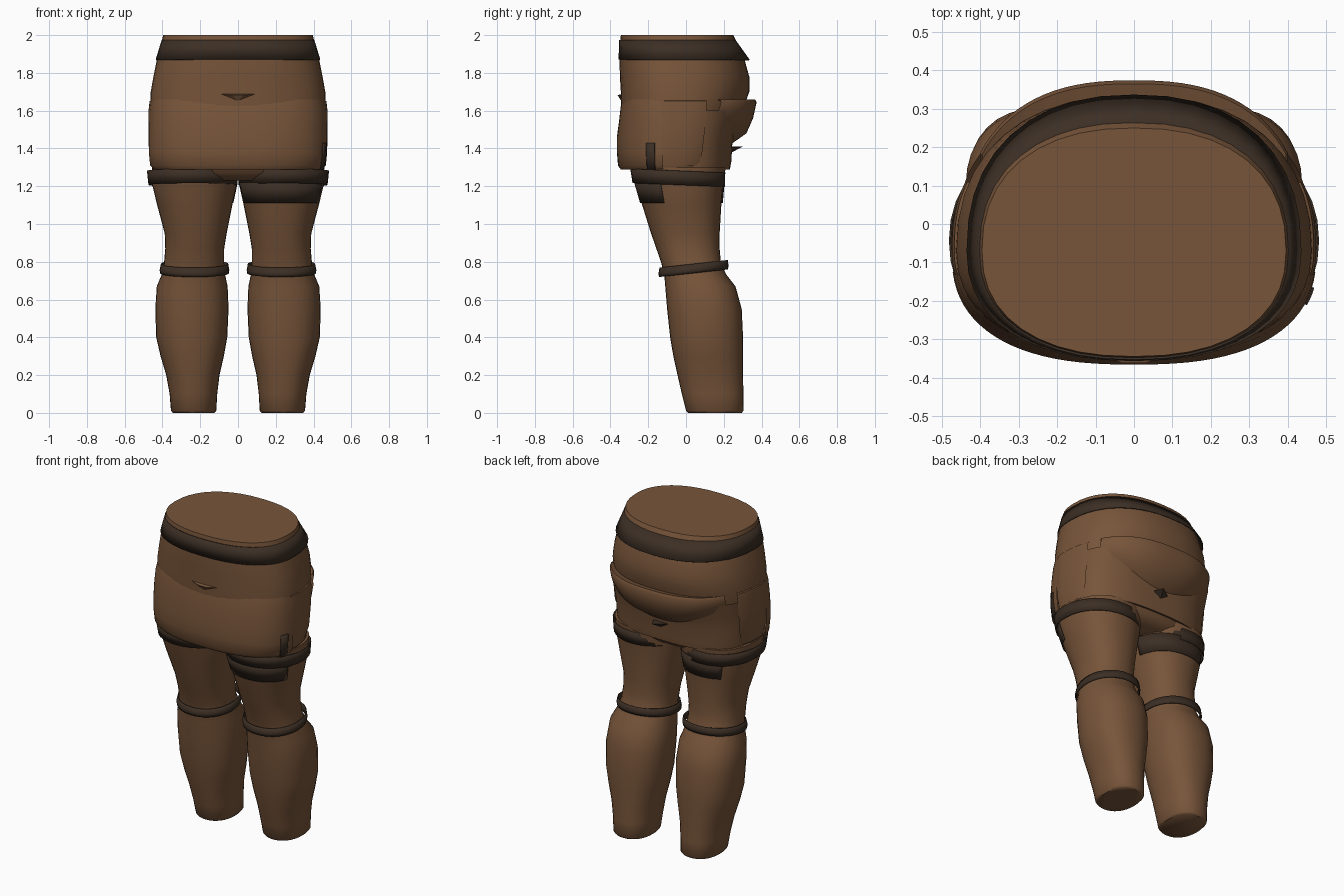
import bpy, bmesh, math

def material(name, rgb):
    m = bpy.data.materials.new(name)
    m.diffuse_color = (*rgb, 1)
    return m

BROWN = material("brown cloth", (0.185, 0.09, 0.042))
DARK = material("dark leather", (0.045, 0.028, 0.018))

def spow(v, p):
    return math.copysign(abs(v) ** p, v)

def loft(name, rings, mat, arc=(0, 360), n=40, e=2.3, caps=(False, False),
         thick=0, tilt=0, mirror=False, angle=50):
    """Skin of oval rings (z, x0, x1, front y, widest y, back y) over an arc of degrees."""
    full = arc[1] - arc[0] >= 360
    count = n if full else n + 1
    bm = bmesh.new()
    rows = []
    for z, x0, x1, yf, yc, yb in rings:
        row = []
        for i in range(count):
            a = math.radians(arc[0] + (arc[1] - arc[0]) * i / n)
            c, s = spow(math.cos(a), 2 / e), spow(math.sin(a), 2 / e)
            y = yc + s * ((yb - yc) if s > 0 else (yc - yf))
            x = (x0 + x1) / 2 + c * (x1 - x0) / 2
            row.append(bm.verts.new((x, y, z + tilt * y)))
        rows.append(row)
    for r, q in zip(rows, rows[1:]):
        for i in range(n):
            j = (i + 1) % count
            bm.faces.new((r[i], r[j], q[j], q[i]))
    if caps[0]:
        bm.faces.new(rows[0][::-1])
    if caps[1]:
        bm.faces.new(rows[-1])
    me = bpy.data.meshes.new(name)
    bm.to_mesh(me)
    bm.free()
    ob = bpy.data.objects.new(name, me)
    bpy.context.collection.objects.link(ob)
    me.materials.append(mat)
    bpy.ops.object.select_all(action='DESELECT')
    ob.select_set(True)
    bpy.context.view_layer.objects.active = ob
    bpy.ops.object.shade_smooth_by_angle(angle=math.radians(angle))
    if thick:
        m = ob.modifiers.new("thickness", 'SOLIDIFY')
        m.thickness, m.offset = thick, -1
    if mirror:
        ob.modifiers.new("other side", 'MIRROR')
    return ob

def hip(z, w, yf, yb, yc=-0.07):
    return (z, -w, w, yf, yc, yb)

def limb(z, x0, x1, yf, yb):
    return (z, x0, x1, yf, (yf + yb) / 2, yb)

# Hips and waist
loft("hips", [hip(1.23, .40, -.22, .15), hip(1.27, .445, -.27, .20),
              hip(1.35, .455, -.31, .225), hip(1.5, .46, -.335, .26),
              hip(1.6, .465, -.345, .30), hip(1.7, .462, -.345, .335),
              hip(1.78, .448, -.35, .335), hip(1.87, .43, -.352, .31),
              hip(1.95, .408, -.35, .275), hip(2.0, .396, -.345, .25)],
     BROWN, caps=(True, True))

# Waist belt, flaring downward
loft("belt", [hip(1.87, .436, -.357, .337), hip(1.975, .404, -.354, .262)],
     DARK, thick=.006)

# Front of the shorts with a rolled hem
loft("front_panel", [hip(1.305, .43, -.30, .2), hip(1.288, .445, -.345, .2),
                     hip(1.31, .468, -.36, .2), hip(1.38, .475, -.366, .2),
                     hip(1.46, .475, -.366, .2), hip(1.54, .473, -.355, .2),
                     hip(1.62, .466, -.346, .2), hip(1.66, .458, -.335, .2)],
     BROWN, arc=(-173, -7), e=2.5)

# Back of the shorts
loft("back_panel", [hip(1.305, .41, -.3, .19), hip(1.288, .44, -.3, .232),
                    hip(1.33, .445, -.3, .24), hip(1.42, .45, -.3, .245),
                    hip(1.5, .455, -.3, .27), hip(1.6, .462, -.3, .305)],
     BROWN, arc=(14, 166), e=2.8)

# Side drapes
loft("side_drape", [hip(1.31, .455, -.3, .22), hip(1.38, .472, -.3, .26),
                    hip(1.5, .474, -.3, .29), hip(1.6, .474, -.3, .31),
                    hip(1.65, .468, -.3, .31), hip(1.66, .45, -.3, .30)],
     BROWN, arc=(-12, 24), n=12, e=2.4, mirror=True)

# Sagging pouch of cloth across the back, lower edge curved like a smile
pouch = loft("back_pouch", [hip(1.645, .43, -.3, .31), hip(1.66, .445, -.3, .365),
                            hip(1.645, .45, -.3, .374), hip(1.56, .45, -.3, .355),
                            hip(1.48, .445, -.3, .32), hip(1.42, .43, -.3, .235)],
             BROWN, arc=(30, 150), n=32, e=2.5)
for v in pouch.data.vertices:
    v.co.z += max(0, 1.645 - v.co.z) * min(1, abs(v.co.x) / .42) ** 2 * .6

# Small shapes: fold on the belly, torn flap behind, strap on the hip
def solid(name, points, faces, mat):
    me = bpy.data.meshes.new(name)
    me.from_pydata(points, [], faces)
    me.materials.append(mat)
    ob = bpy.data.objects.new(name, me)
    bpy.context.collection.objects.link(ob)

solid("belly_fold", [(-.11, -.335, 1.69), (.11, -.335, 1.69), (.03, -.362, 1.682),
                     (-.03, -.362, 1.682), (0, -.342, 1.65)],
      [(0, 3, 2, 1), (0, 4, 3), (3, 4, 2), (2, 4, 1)], BROWN)
solid("torn_flap", [(-.06, .235, 1.41), (.06, .235, 1.41), (.03, .30, 1.41), (0, .235, 1.375)],
      [(0, 1, 2), (0, 2, 3), (1, 3, 2)], DARK)
loft("hip_strap", [hip(1.288, .468, -.36, .2), hip(1.36, .479, -.368, .2),
                   hip(1.43, .481, -.37, .2)],
     DARK, arc=(-23, -14), n=3, e=2.5, thick=.004)

# Legs
LEG = [(0, .125, .345, .01, .295), (.012, .115, .355, 0, .305), (.1, .11, .362, -.022, .304),
       (.2, .098, .38, -.045, .302), (.3, .075, .41, -.067, .302),
       (.4, .057, .433, -.084, .302), (.55, .05, .438, -.1, .295),
       (.67, .055, .43, -.11, .262), (.73, .068, .405, -.115, .215),
       (.79, .073, .392, -.13, .185), (.87, .073, .385, -.157, .178),
       (.95, .06, .388, -.185, .178), (1.1, .03, .428, -.232, .187),
       (1.2, .008, .452, -.262, .196), (1.3, 0, .456, -.29, .21)]
loft("leg", [limb(*r) for r in LEG], BROWN, n=32, e=2.25, caps=(True, True), mirror=True)

# Thigh and knee bands
loft("thigh_band", [limb(1.205, .003, .474, -.283, .206), limb(1.28, .001, .482, -.295, .208)],
     DARK, n=32, e=2.1, thick=.005, tilt=-.04, mirror=True)
loft("knee_band", [limb(.735, .048, .412, -.143, .222), limb(.752, .046, .415, -.146, .225),
                   limb(.785, .052, .408, -.14, .222)],
     DARK, n=32, e=2.1, thick=.005, tilt=.11, mirror=True)

# Thigh patches: front of one leg, back of the other
loft("front_thigh_patch", [limb(1.11, .022, .438, -.243, .195), limb(1.22, -.002, .464, -.275, .204)],
     DARK, arc=(-165, -22), n=20, e=2.25, thick=.004)
loft("back_thigh_patch", [limb(1.11, -.438, -.022, -.243, .195), limb(1.22, -.464, .002, -.275, .204)],
     DARK, arc=(10, 125), n=20, e=2.25, thick=.004)
